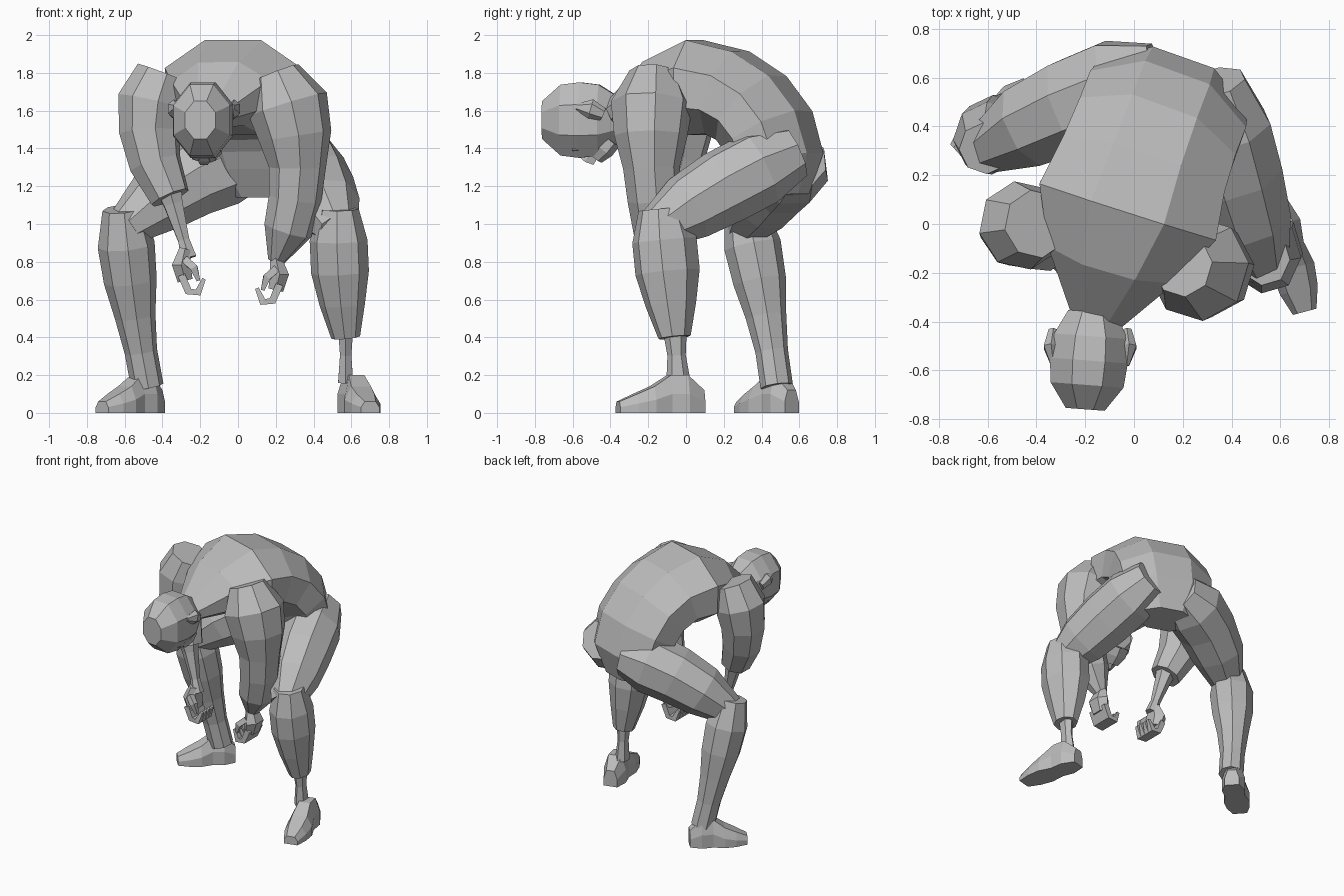
import bpy, bmesh, math
from mathutils import Vector

default_cube = bpy.data.objects.get("Cube")
if default_cube:
    bpy.data.objects.remove(default_cube)

# The single flat colour
colour = (.5, .5, .5, 1)
grey = bpy.data.materials.new("plain grey")
grey.use_nodes = True
grey.diffuse_color = colour
grey.node_tree.nodes["Principled BSDF"].inputs["Base Color"].default_value = colour


def skin(name, rings):
    """Bridge equal rings of points and cap both ends."""
    bm = bmesh.new()
    loops = [[bm.verts.new(point) for point in ring] for ring in rings]
    for lower, upper in zip(loops, loops[1:]):
        for i in range(len(lower)):
            bm.faces.new((lower[i - 1], lower[i], upper[i], upper[i - 1]))
    bm.faces.new(loops[0])
    bm.faces.new(loops[-1])
    bmesh.ops.recalc_face_normals(bm, faces=bm.faces)
    mesh = bpy.data.meshes.new(name)
    bm.to_mesh(mesh)
    bm.free()
    mesh.materials.append(grey)
    bpy.context.collection.objects.link(bpy.data.objects.new(name, mesh))


def along(controls, t):
    """Point on the smooth curve steered by any number of controls."""
    points = [Vector(control) for control in controls]
    while len(points) > 1:
        points = [a.lerp(b, t) for a, b in zip(points, points[1:])]
    return points[0]


def tube(name, controls, widths, flat=1, side=(1, 0, 0), sides=8):
    """Faceted limb: evenly spaced rings, half widths along side, depth by flat."""
    last = len(widths) - 1
    centres = [along(controls, i / last) for i in range(last + 1)]
    grow = 1 / math.cos(math.pi / sides)
    rings = []
    for i, (centre, width) in enumerate(zip(centres, widths)):
        forward = (centres[min(i + 1, last)] - centres[max(i - 1, 0)]).normalized()
        across = Vector(side)
        across = (across - forward * across.dot(forward)).normalized()
        depth = forward.cross(across) * flat
        angles = [(k + .5) * math.tau / sides for k in range(sides)]
        rings.append([centre + (across * math.cos(angle) + depth * math.sin(angle)) * width * grow
                      for angle in angles])
    skin(name, rings)


def foot(name, heel, toe):
    """Flat-soled shoe, tall at the ankle and low at the toe."""
    heel, toe = Vector(heel), Vector(toe)
    across = (toe - heel).normalized().cross(Vector((0, 0, 1)))
    widths = [.05, .08, .07, .09, .08, .05]
    heights = [.12, .2, .2, .14, .1, .06]
    outline = [(-1, 0), (-1, .5), (-.6, 1), (.6, 1), (1, .5), (1, 0)]
    last = len(widths) - 1
    skin(name, [[heel.lerp(toe, i / last) + across * width * a + Vector((0, 0, height * b))
                 for a, b in outline]
                for i, (width, height) in enumerate(zip(widths, heights))])


def hand(label, wrist, inward):
    """Palm with four curled fingers and a thumb, curling toward inward."""
    def place(x, y, z):
        return Vector(wrist) + Vector((x * inward, y, z))

    tube(label + "_palm", [place(0, 0, .02), place(-.04, 0, -.07), place(0, 0, -.15)],
         widths=[.03, .05, .04], flat=1.6, sides=6)
    for finger in range(4):
        y = finger * .04 - .06
        tube(f"{label}_finger_{finger + 1}",
             [place(-.02, y, -.12), place(0, y, -.25), place(.09, y, -.25), place(.1, y, -.14)],
             widths=[.02, .02, .02, .01], side=(0, 1, 0), sides=4)
    tube(label + "_thumb",
         [place(0, -.06, -.04), place(.06, -.1, -.07), place(.07, -.08, -.15)],
         widths=[.02, .02, .01], side=(0, 1, 0), sides=4)


# Torso, bent forward and turned, running from the seat to the neck
tube("torso", [(.14, .5, 1.15), (.15, .52, 1.6), (0, .2, 1.92), (-.15, -.38, 1.58)],
     widths=[.2, .32, .34, .34, .35, .38, .27, .11], flat=.66, side=(.94, -.33, 0))

# Head, crown to the front and face down
tube("head", [(-.17, -.36, 1.55), (-.2, -.76, 1.55)],
     widths=[.1, .15, .16, .15, .08], flat=1.25)
tube("jaw", [(-.17, -.4, 1.45), (-.18, -.48, 1.35)], widths=[.09, .09, .06], flat=.6, sides=6)
tube("nose", [(-.18, -.56, 1.38), (-.18, -.48, 1.33)], widths=[.02, .03, .02], sides=4)
tube("brow", [(-.28, -.58, 1.41), (-.18, -.6, 1.36), (-.09, -.58, 1.41)],
     widths=[.02, .02, .02], side=(0, 0, 1), sides=4)
for label, outward in (("left", 1), ("right", -1)):
    x = outward * .15 - .18
    tube(label + "_ear", [(x, -.44, 1.58), (x + outward * .02, -.5, 1.62), (x, -.58, 1.62)],
         widths=[.02, .03, .01], flat=1.5, sides=6)

# Left arm, hanging from the shoulder to the wrist
tube("left_arm", [(.2, -.17, 1.8), (.43, -.22, 1.3), (.2, -.12, .8)],
     widths=[.12, .2, .18, .14, .13, .12, .04], side=(1, -.3, 0))
hand("left", wrist=(.2, -.12, .8), inward=-1)

# Right arm: loose sleeve with a thin forearm below
tube("right_sleeve", [(-.4, 0, 1.8), (-.56, 0, 1.5), (-.36, -.09, 1.14)],
     widths=[.13, .17, .15, .13, .1], side=(1, -.2, 0))
tube("right_forearm", [(-.37, -.08, 1.2), (-.26, -.12, .82)],
     widths=[.07, .05, .04, .03, .04], sides=6)
hand("right", wrist=(-.28, -.12, .85), inward=1)

# Left leg: trouser down to a loose cuff, thin ankle below
tube("left_thigh", [(.32, .58, 1.38), (.4, .2, 1.22), (.53, -.18, .96)],
     widths=[.13, .19, .19, .17, .1], side=(.9, .4, 0))
tube("left_shin", [(.53, -.13, 1.08), (.53, -.1, .75), (.57, -.06, .4)],
     widths=[.1, .14, .14, .11, .07], flat=1.15, side=(1, .3, 0))
tube("left_ankle", [(.57, -.06, .45), (.57, -.04, .16)], widths=[.04, .03, .04], flat=1.4, sides=6)
foot("left_foot", heel=(.58, .09, 0), toe=(.7, -.36, 0))

# Right leg, stepping out to the side
tube("right_thigh", [(.1, .6, 1.34), (-.25, .52, 1.3), (-.6, .31, .98)],
     widths=[.14, .2, .19, .17, .1], side=(-.4, .9, 0))
tube("right_shin", [(-.61, .31, 1.08), (-.57, .42, .6), (-.48, .48, .14)],
     widths=[.1, .14, .13, .1, .08, .08], side=(1, .5, 0))
foot("right_foot", heel=(-.42, .56, 0), toe=(-.72, .29, 0))
